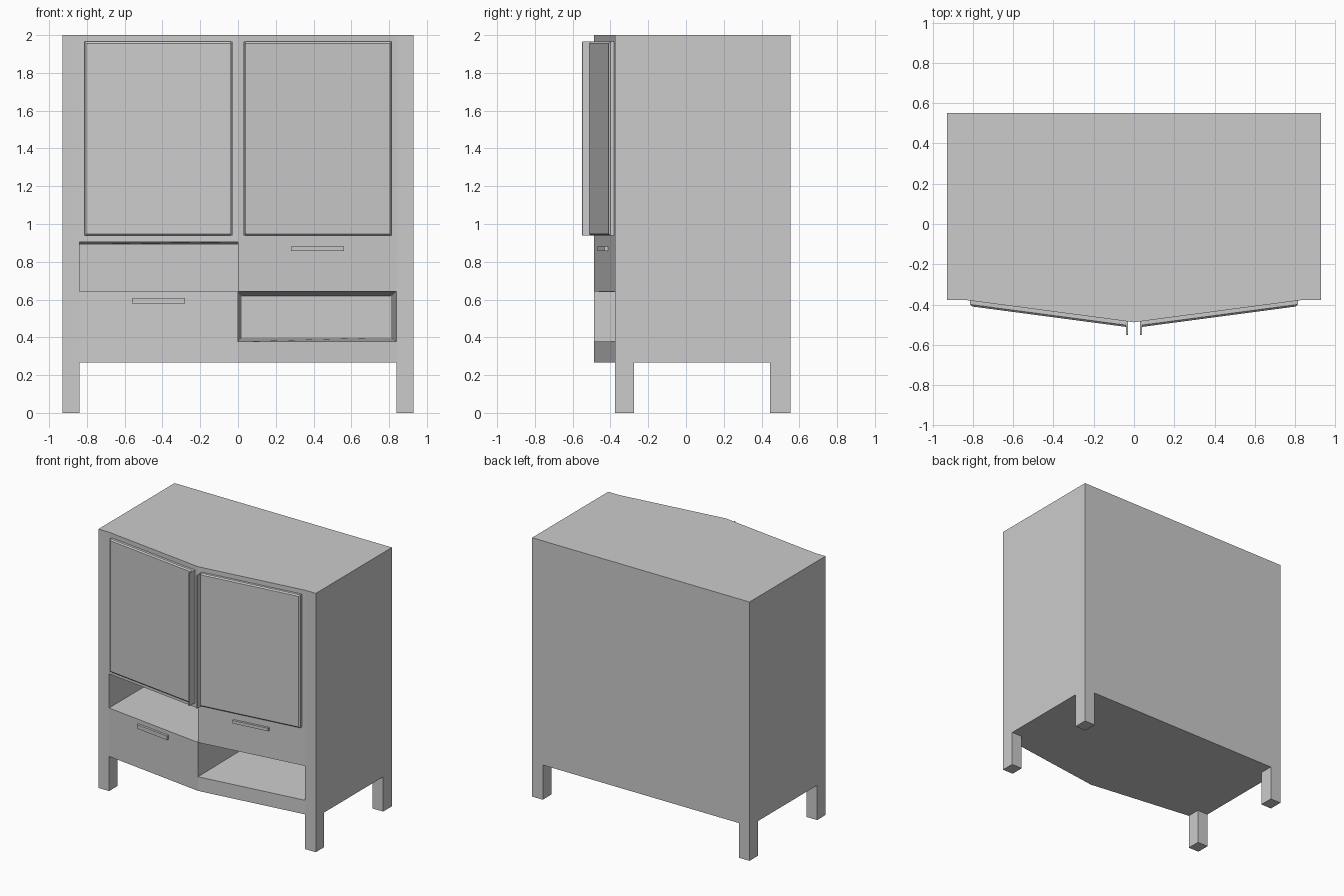
import bpy, bmesh

if "Cube" in bpy.data.objects:
    bpy.data.objects.remove(bpy.data.objects["Cube"])

HALF_W, BACK, FRONT, RIDGE = 0.929, 0.552, -0.377, -0.488
POST = 0.838          # inner edge of the corner posts, where the bowed front starts
BASE, TOP = 0.268, 2.0


def surf(x):
    """y of the bowed front at a given x"""
    return RIDGE + (FRONT - RIDGE) * min(abs(x) / POST, 1)


def finish(name, bm):
    bmesh.ops.remove_doubles(bm, verts=bm.verts, dist=1e-5)
    bmesh.ops.recalc_face_normals(bm, faces=bm.faces)
    me = bpy.data.meshes.new(name)
    bm.to_mesh(me)
    bm.free()
    ob = bpy.data.objects.new(name, me)
    bpy.context.collection.objects.link(ob)
    return ob


def face(bm, pts):
    return bm.faces.new([bm.verts.new(p) for p in pts])


def loft(bm, rings, caps):
    """join successive 4-point rings, capping the ring indices listed"""
    for a, b in zip(rings, rings[1:]):
        for i in range(4):
            j = (i + 1) % 4
            face(bm, [a[i], a[j], b[j], b[i]])
    for c in caps:
        face(bm, rings[c])


def ring(x0, x1, z0, z1, out=0.0, y=None):
    """rectangle lying on the bowed front (or on a flat plane at y)"""
    return [(x, surf(x) - out if y is None else y, z)
            for x, z in ((x0, z0), (x1, z0), (x1, z1), (x0, z1))]


def front_block(name, s, x0, x1, z0, z1, o0, o1, chamfer=0.0):
    """block following the bowed front, mirrored by s, front edges chamfered"""
    bm = bmesh.new()
    c = chamfer
    rings = [ring(s * x0, s * x1, z0, z1, o0), ring(s * x0, s * x1, z0, z1, o1 - c)]
    if c:
        rings.append(ring(s * (x0 + c), s * (x1 - c), z0 + c, z1 - c, o1))
    loft(bm, rings, (0, -1))
    return finish(name, bm)


# Cabinet body: front grid with two open niches
xs = [-HALF_W, -POST, 0, POST, HALF_W]
zs = [BASE, 0.377, 0.642, 0.905, TOP]
niche_back = {(1, 2): (-POST, 0, 0.642, 0.891), (2, 1): (0.018, 0.81, 0.40, 0.62)}
bm = bmesh.new()
for i in range(4):
    for k in range(4):
        cell = ring(xs[i], xs[i + 1], zs[k], zs[k + 1])
        if (i, k) in niche_back:
            loft(bm, [cell, ring(*niche_back[i, k], y=0.47)], (-1,))
        else:
            face(bm, cell)
for s in (-1, 1):
    face(bm, [(s * HALF_W, FRONT, z) for z in zs]
         + [(s * HALF_W, BACK, TOP), (s * HALF_W, BACK, BASE)])
for z in (BASE, TOP):
    face(bm, [(x, surf(x), z) for x in xs] + [(HALF_W, BACK, z), (-HALF_W, BACK, z)])
face(bm, ring(-HALF_W, HALF_W, BASE, TOP, y=BACK))
finish("cabinet_body", bm)

# Four square legs flush with the body corners
for s, side in ((-1, "left"), (1, "right")):
    for y0, y1, end in ((FRONT, FRONT + 0.103, "front"), (BACK - 0.107, BACK, "back")):
        bm = bmesh.new()
        x0, x1 = s * POST, s * HALF_W
        loft(bm, [ring(x0, x1, 0, BASE, y=y0), ring(x0, x1, 0, BASE, y=y1)], (0, -1))
        finish(f"{end}_{side}_leg", bm)

# Doors with a full-height grip lip, and drawer handles
for s, side, hz0, hz1 in ((-1, "left", 0.578, 0.609), (1, "right", 0.857, 0.88)):
    front_block(f"{side}_door", s, 0.03, 0.813, 0.938, 1.965, 0, 0.028, 0.009)
    front_block(f"{side}_door_lip", s, 0.03, 0.039, 0.938, 1.965, 0.015, 0.068, 0.003)
    front_block(f"{side}_drawer_handle", s, 0.28, 0.56, hz0, hz1, 0, 0.018)
